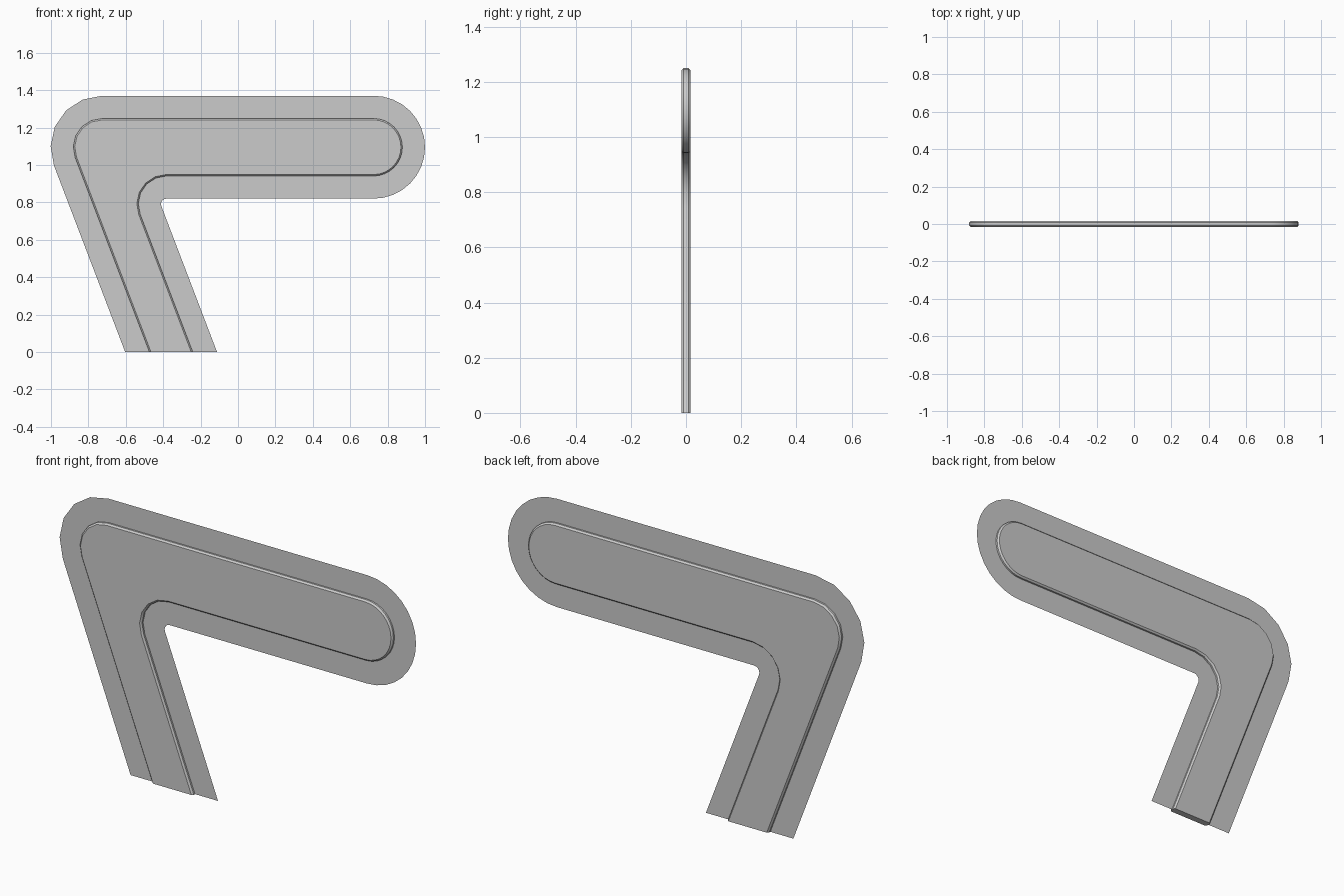
import bpy
import bmesh
from math import cos, sin, tan, radians

if "Cube" in bpy.data.objects:
    bpy.data.objects.remove(bpy.data.objects["Cube"], do_unlink=True)

LEAN = 20.9  # lean of the leg in degrees

grey = bpy.data.materials.new("plain_grey")
grey.use_nodes = True
grey.diffuse_color = (0.6, 0.6, 0.6, 1)
grey.node_tree.nodes["Principled BSDF"].inputs["Base Color"].default_value = (0.6, 0.6, 0.6, 1)


def arc(cx, cz, r, start, end, steps):
    angles = [radians(start + (end - start) * i / steps) for i in range(steps + 1)]
    return [(cx + r * cos(a), cz + r * sin(a)) for a in angles]


def foot(point):
    """Follow the lean of the leg from a point down to the ground."""
    return (point[0] + point[1] * tan(radians(LEAN)), 0)


def outline(grow):
    """Bent arm outline, offset outwards by grow; the foot stays cut flat."""
    elbow = arc(-0.727, 1.095, 0.154 + grow, 180 + LEAN, 90, 5)
    tip = arc(0.725, 1.095, 0.154 + grow, 90, -90, 16)
    inner = arc(-0.383, 0.791, 0.15 - grow, 90, 180 + LEAN, 5)
    return [foot(elbow[0])] + elbow + tip + inner + [foot(inner[-1])]


def build(name, layers):
    """Loft outlines given as (y, grow) layers and cap both ends."""
    bm = bmesh.new()
    rings = [[bm.verts.new((x, y, z)) for x, z in outline(grow)] for y, grow in layers]
    bm.faces.new(rings[0])
    for a, b in zip(rings, rings[1:]):
        for i in range(len(a)):
            bm.faces.new((a[i - 1], a[i], b[i], b[i - 1]))
    if len(rings) > 1:
        bm.faces.new(rings[-1])
    bmesh.ops.recalc_face_normals(bm, faces=bm.faces)
    mesh = bpy.data.meshes.new(name)
    bm.to_mesh(mesh)
    bm.free()
    mesh.materials.append(grey)
    obj = bpy.data.objects.new(name, mesh)
    bpy.context.collection.objects.link(obj)
    return obj


# Thick arm with softened long edges
arm = build("arm_body", [(-0.017, -0.008), (-0.009, 0), (0.009, 0), (0.017, -0.008)])
bpy.ops.object.select_all(action="DESELECT")
arm.select_set(True)
bpy.context.view_layer.objects.active = arm
bpy.ops.object.shade_smooth_by_angle(angle=radians(30))

# Flat sheet that surrounds the arm as a flange
build("flange_sheet", [(0, 0.121)])
